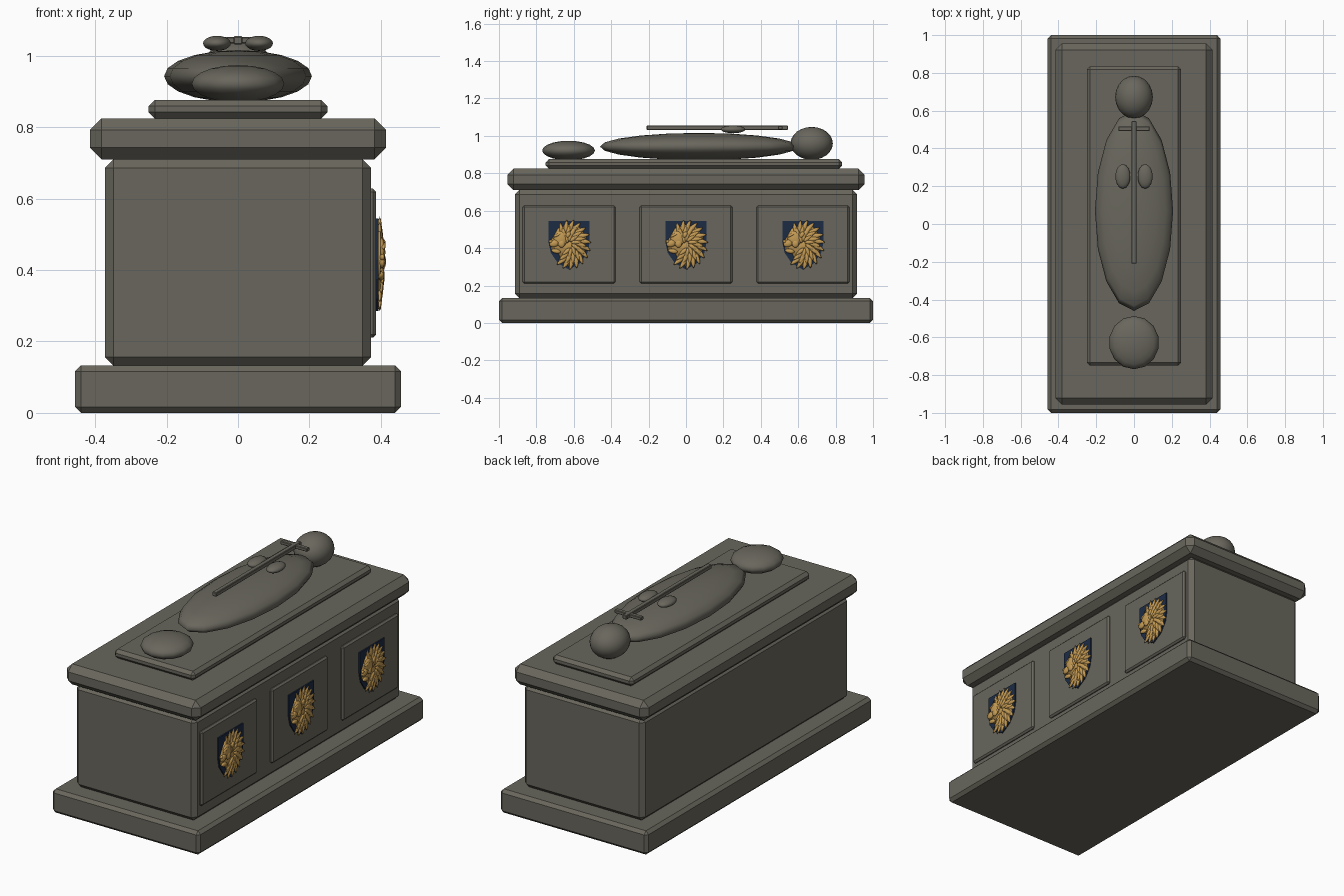
import bpy, bmesh
from math import radians, cos, sin
from mathutils import Matrix, Vector

if "Cube" in bpy.data.objects:
    bpy.data.objects.remove(bpy.data.objects["Cube"])


def material(name, rgb):
    m = bpy.data.materials.new(name)
    m.use_nodes = True
    colour = (*rgb, 1)
    m.diffuse_color = colour
    bsdf = next(n for n in m.node_tree.nodes if n.type == "BSDF_PRINCIPLED")
    bsdf.inputs["Base Color"].default_value = colour
    return m


stone = material("grey stone", (0.14, 0.134, 0.108))
navy = material("navy enamel", (0.012, 0.025, 0.06))
gold = material("gold", (0.56, 0.33, 0.09))


def finish(name, bm, mat, smooth=False):
    bmesh.ops.recalc_face_normals(bm, faces=bm.faces)
    mesh = bpy.data.meshes.new(name)
    bm.to_mesh(mesh)
    bm.free()
    mesh.materials.append(mat)
    for p in mesh.polygons:
        p.use_smooth = smooth
    ob = bpy.data.objects.new(name, mesh)
    bpy.context.collection.objects.link(ob)
    return ob


def block(name, lo, hi, bevel=0):
    """Chamfered box between two corners."""
    lo, hi = Vector(lo), Vector(hi)
    bm = bmesh.new()
    bmesh.ops.create_cube(bm, size=1, matrix=Matrix.LocRotScale((lo + hi) / 2, None, hi - lo))
    ob = finish(name, bm, stone)
    if bevel:
        mod = ob.modifiers.new("chamfer", "BEVEL")
        mod.width, mod.segments = bevel, 1
    return ob


def ellipsoid(name, centre, radii, segments=16, rings=10):
    bm = bmesh.new()
    bmesh.ops.create_uvsphere(bm, u_segments=segments, v_segments=rings, radius=1,
                              matrix=Matrix.LocRotScale(centre, None, radii))
    return finish(name, bm, stone, True)


# Stepped tomb chest
block("base_step", (-0.457, -1, 0), (0.457, 1, 0.133), 0.017)
block("chest", (-0.373, -0.915, 0.133), (0.373, 0.915, 0.71), 0.024)
block("lid", (-0.415, -0.955, 0.71), (0.415, 0.955, 0.825), 0.033)
block("effigy_slab", (-0.25, -0.75, 0.825), (0.25, 0.835, 0.876), 0.017)

# Reclining effigy with sword and footrest
ellipsoid("effigy_body", (0, 0.07, 0.943), (0.207, 0.53, 0.073))
ellipsoid("effigy_head", (0, 0.672, 0.96), (0.1, 0.113, 0.088), 20, 12)
ellipsoid("footrest_animal", (0, -0.628, 0.922), (0.133, 0.141, 0.052), 14, 10)
for side, x in (("right", -0.059), ("left", 0.059)):
    ellipsoid(side + "_hand", (x, 0.252, 1.035), (0.04, 0.065, 0.021), 14, 10)
block("sword_blade", (-0.013, -0.21, 1.032), (0.013, 0.545, 1.055), 0.003)
block("sword_guard", (-0.083, 0.492, 1.034), (0.083, 0.516, 1.053), 0.003)


def extrude_profile(bm, points, x0, x1):
    """Flat plate from a (y, z) outline, extruded along x."""
    face = bm.faces.new([bm.verts.new((x0, y, z)) for y, z in points])
    out = bmesh.ops.extrude_face_region(bm, geom=[face])["geom"]
    bmesh.ops.translate(bm, vec=(x1 - x0, 0, 0),
                        verts=[v for v in out if isinstance(v, bmesh.types.BMVert)])


def blob(bm, x, y, z, rx, ry, rz, angle=0, taper=False):
    """Ellipsoid turned in the yz plane; a tapered one is a lock of hair along its y."""
    made = bmesh.ops.create_uvsphere(bm, u_segments=10, v_segments=8, radius=1)["verts"]
    if taper:
        for v in made:
            t = (v.co.y + 1) / 2
            v.co.z = v.co.z * (1 - 0.55 * t) - 0.55 * t * t
            v.co.x *= 1 - 0.45 * t
    place = Matrix.LocRotScale((x, y, z), Matrix.Rotation(radians(angle), 3, "X"), (rx, ry, rz))
    bmesh.ops.transform(bm, matrix=place, verts=made)


def lion_head():
    bm = bmesh.new()
    # Backing plate in the head outline
    extrude_profile(bm, [(-0.06, 0.085), (0, 0.105), (0.06, 0.09), (0.092, 0.035),
                         (0.085, -0.045), (0.045, -0.09), (0, -0.12), (-0.04, -0.085),
                         (-0.06, -0.045), (-0.095, -0.03), (-0.1, 0.015)], 0, 0.008)
    # Rings of swept locks, higher toward the face
    for reach, count, lift, size in ((0.8, 14, 0.006, 1), (0.58, 11, 0.010, 0.95), (0.36, 8, 0.013, 0.85)):
        for i in range(count):
            a = 125 - 245 * i / (count - 1)
            y = 0.004 + 0.102 * reach * cos(radians(a))
            z = -0.002 + 0.126 * reach * sin(radians(a))
            blob(bm, lift, y, z, 0.008, 0.034 * size, 0.016 * size, a - 12, True)
    # Face seen from the side
    blob(bm, 0.011, -0.046, 0.03, 0.011, 0.036, 0.042, 20)     # skull
    blob(bm, 0.012, -0.078, 0.006, 0.010, 0.028, 0.019, 20)    # muzzle
    blob(bm, 0.013, -0.098, 0.016, 0.007, 0.010, 0.009)        # nose
    blob(bm, 0.010, -0.070, -0.036, 0.009, 0.026, 0.012, -12)  # jaw
    blob(bm, 0.016, -0.064, 0.049, 0.007, 0.022, 0.007, 25)    # brow
    blob(bm, 0.015, -0.040, 0.004, 0.009, 0.019, 0.021)        # cheek
    blob(bm, 0.016, -0.005, 0.052, 0.007, 0.012, 0.017, -30)   # ear
    return finish("lion_head", bm, gold, True)


# Panels with shields and lion heads along the left side
half_shield = [(0.11, 0.545), (0.11, 0.43), (0.098, 0.375), (0.06, 0.32)]
outline = half_shield + [(0, 0.285)] + [(-y, z) for y, z in reversed(half_shield)]
lion = lion_head()
for i, (label, y) in enumerate((("front", -0.625), ("middle", 0), ("rear", 0.625))):
    block(label + "_panel", (0.36, y - 0.248, 0.211), (0.387, y + 0.248, 0.628), 0.009)
    bm = bmesh.new()
    extrude_profile(bm, outline, 0.386, 0.394)
    finish(label + "_shield", bm, navy).location.y = y
    head = lion if i == 0 else lion.copy()
    if i:
        bpy.context.collection.objects.link(head)
    head.name = label + "_lion_head"
    head.location = (0.391, y, 0.42)
